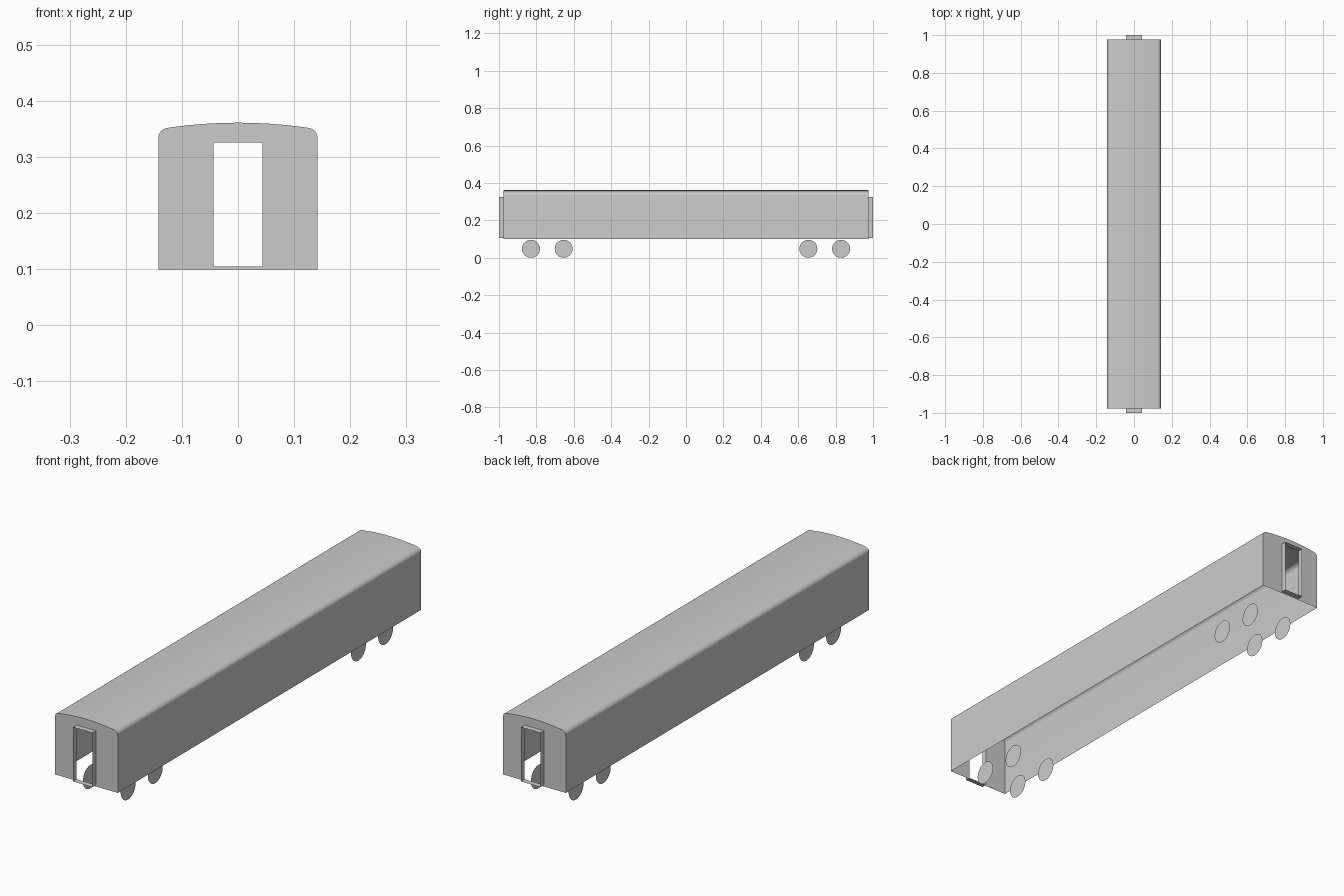
import bpy, bmesh, math

if "Cube" in bpy.data.objects:
    bpy.data.objects.remove(bpy.data.objects["Cube"])

HALF_W, Z_FLOOR, Z_EAVE, Z_TOP = 0.142, 0.099, 0.335, 0.361
BODY_END, TOTAL_END = 0.977, 1.0
DOOR_W, DOOR_LO, DOOR_HI = 0.0435, 0.105, 0.326
WHEEL_R, WHEEL_X = 0.048, 0.085


def finish(name, bm, smooth=False):
    me = bpy.data.meshes.new(name)
    bm.to_mesh(me)
    bm.free()
    ob = bpy.data.objects.new(name, me)
    bpy.context.collection.objects.link(ob)
    if smooth:
        bpy.ops.object.select_all(action='DESELECT')
        ob.select_set(True)
        bpy.context.view_layer.objects.active = ob
        bpy.ops.object.shade_smooth_by_angle(angle=math.radians(30))
    return ob


def half_profile():
    """Right half of the section, from the floor edge up to the roof ridge."""
    pts = [(HALF_W, Z_FLOOR)]
    r, xs, rise = 0.019, 0.127, 0.010
    big_r = (xs * xs + rise * rise) / (2 * rise)
    slope = math.asin(xs / big_r)
    # rounded eave
    for i in range(9):
        t = (math.pi / 2 - slope) * i / 8
        pts.append((HALF_W - r + r * math.cos(t), Z_EAVE - 0.002 + r * math.sin(t)))
    x0 = pts[-1][0]
    # shallow roof arc, meeting the eave and the ridge
    a0 = math.asin(x0 / big_r)
    drop = big_r * (1 - math.cos(a0))
    k = (Z_TOP - pts[-1][1]) / drop
    for i in range(1, 11):
        a = a0 * (1 - i / 10)
        pts.append((big_r * math.sin(a), Z_TOP - k * big_r * (1 - math.cos(a))))
    return pts


right = half_profile()
profile = right + [(-x, z) for x, z in reversed(right[:-1])]

# Body shell: sides and roof, open underneath, with a doorway in each end wall
bm = bmesh.new()
rings = [[bm.verts.new((x, y, z)) for x, z in profile] for y in (-BODY_END, BODY_END)]
for i in range(len(profile) - 1):
    bm.faces.new((rings[0][i], rings[1][i], rings[1][i + 1], rings[0][i + 1]))
n = len(right)
for y, ring in zip((-BODY_END, BODY_END), rings):
    add = lambda x, z: bm.verts.new((x, y, z))
    mid = [add(0, DOOR_HI), add(0, DOOR_LO), add(0, Z_FLOOR)]
    for s, outline in ((1, ring[:n]), (-1, ring[:n - 2:-1])):
        jamb = [add(s * DOOR_W, DOOR_HI), add(s * DOOR_W, DOOR_LO)]
        bm.faces.new(outline + [mid[0]] + jamb + mid[1:])
bmesh.ops.recalc_face_normals(bm, faces=bm.faces)
if sum(f.normal.z * f.calc_area() for f in bm.faces) < 0:
    bmesh.ops.reverse_faces(bm, faces=bm.faces)
finish("carriage_body", bm, True)

# Thin gangway frames projecting from each doorway
for label, s in (("front", -1), ("rear", 1)):
    bm = bmesh.new()
    corners = [(-DOOR_W, DOOR_LO), (DOOR_W, DOOR_LO), (DOOR_W, DOOR_HI), (-DOOR_W, DOOR_HI)]
    a, b = [[bm.verts.new((x, s * y, z)) for x, z in corners] for y in (BODY_END, TOTAL_END)]
    for i in range(4):
        j = (i + 1) % 4
        f = bm.faces.new((a[i], a[j], b[j], b[i]))
        f.normal_update()
        c = f.calc_center_median()
        if f.normal.x * c.x + f.normal.z * (c.z - 0.215) < 0:
            f.normal_flip()
    finish(label + "_gangway_frame", bm)

# Flat wheel discs, two axles at each end
for i, y in enumerate((-0.829, -0.654, 0.654, 0.829)):
    for side, s in (("left", -1), ("right", 1)):
        bm = bmesh.new()
        bmesh.ops.create_circle(bm, cap_ends=True, segments=32, radius=WHEEL_R)
        ob = finish(f"{side}_wheel_{i + 1}", bm)
        ob.location = (s * WHEEL_X, y, WHEEL_R)
        ob.rotation_euler = (0, s * math.pi / 2, 0)
